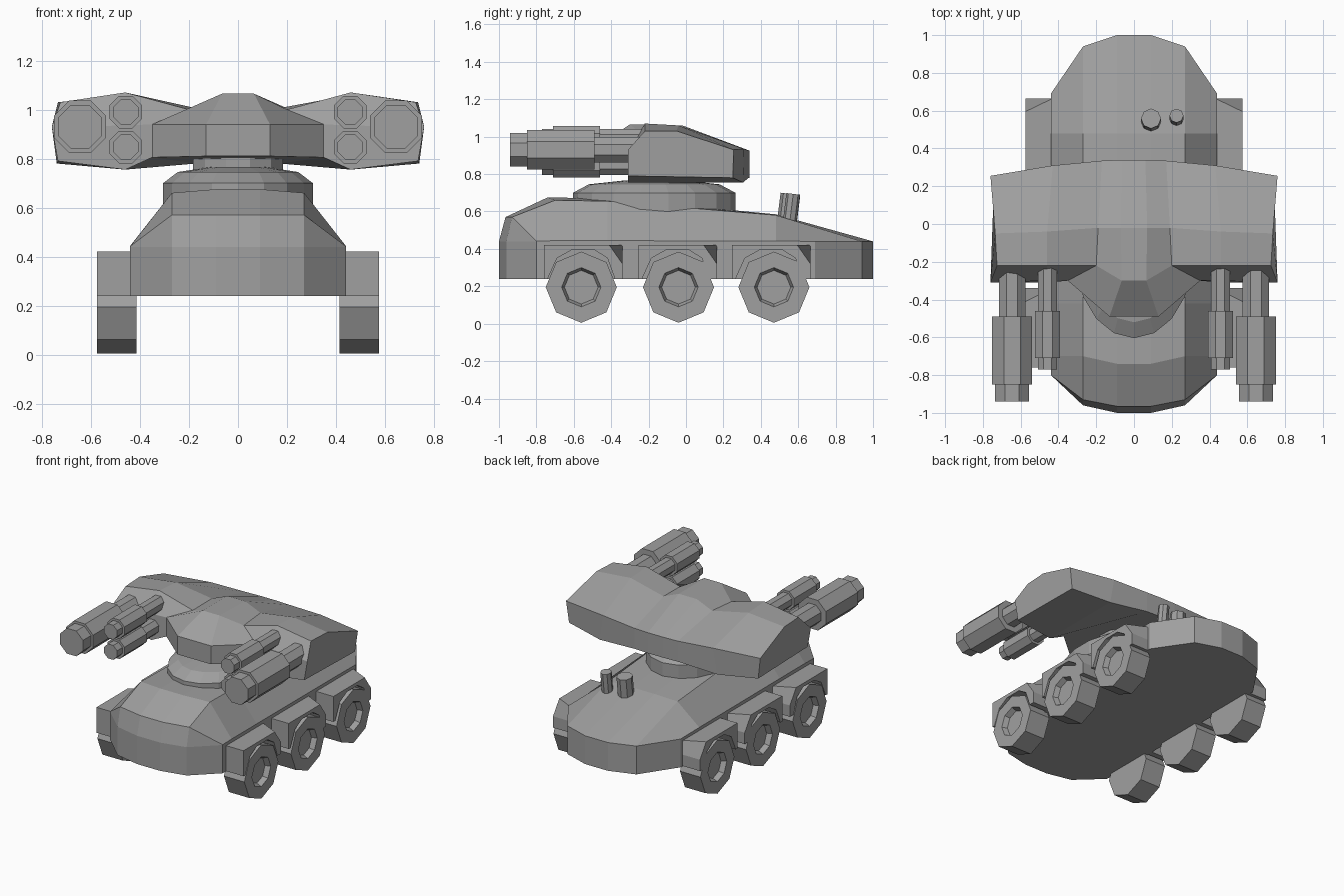
import bpy, bmesh, math
from mathutils import Matrix, Vector

if "Cube" in bpy.data.objects:
    bpy.data.objects.remove(bpy.data.objects["Cube"])

grey = bpy.data.materials.new("armour grey")
grey.diffuse_color = (0.35, 0.35, 0.35, 1)
grey.use_nodes = True
grey.node_tree.nodes["Principled BSDF"].inputs["Base Color"].default_value = grey.diffuse_color


def finish(name, bm):
    bmesh.ops.remove_doubles(bm, verts=bm.verts, dist=0.0005)
    bmesh.ops.recalc_face_normals(bm, faces=bm.faces)
    me = bpy.data.meshes.new(name)
    bm.to_mesh(me)
    bm.free()
    me.materials.append(grey)
    ob = bpy.data.objects.new(name, me)
    bpy.context.collection.objects.link(ob)
    return ob


def loft(name, rings, closed=True):
    """Skin equal-length rings of points and cap both ends."""
    bm = bmesh.new()
    vs = [[bm.verts.new(p) for p in r] for r in rings]
    n = len(rings[0])
    for a, b in zip(vs, vs[1:]):
        for i in range(n):
            j = (i + 1) % n
            bm.faces.new((a[i], a[j], b[j], b[i]))
    bm.faces.new(vs[0])
    bm.faces.new(vs[-1])
    return finish(name, bm)


def mirrored(half):
    """Columns from centre to the right side, mirrored to the left."""
    return [[(-x, y, z) for x, y, z in c] for c in reversed(half)] + half


def lathe(name, profile, sides, matrix, phase=0.0, sy=1.0):
    """Spin (radius, height) pairs about local z, then place."""
    rings = []
    for r, h in profile:
        ring = []
        for k in range(sides):
            a = phase + 2 * math.pi * k / sides
            ring.append(matrix @ Vector((r * math.cos(a), r * sy * math.sin(a), h)))
        rings.append(ring)
    return loft(name, rings)


# Hull: side profiles at three distances from the centre line
def hull_column(x, ys, zs):
    return [(x, y, z) for y, z in zip(ys, zs)]

loft("hull", mirrored([
    hull_column(0.09, (-1.0, -1.0, -0.965, -0.74, -0.42, 0.48, 1.0, 1.0),
                (0.24, 0.44, 0.57, 0.675, 0.67, 0.585, 0.44, 0.24)),
    hull_column(0.27, (-0.96, -0.96, -0.93, -0.70, -0.42, 0.48, 0.94, 0.94),
                (0.24, 0.44, 0.57, 0.66, 0.655, 0.58, 0.44, 0.24)),
    hull_column(0.44, (-0.80, -0.80, -0.80, -0.70, -0.42, 0.48, 0.69, 0.69),
                (0.24, 0.44, 0.442, 0.444, 0.444, 0.442, 0.44, 0.24)),
]))

# Fenders and wheels, three per side
outer = [(-0.21, 0.24), (-0.21, 0.42), (0.14, 0.42), (0.21, 0.32), (0.21, 0.24),
         (0.17, 0.24), (0.13, 0.35), (0.06, 0.395), (-0.06, 0.395), (-0.14, 0.35), (-0.19, 0.24)]
inner = list(outer)
inner[2] = (0.21, 0.42)
wheel_profile = [(0.19, 0.415), (0.19, 0.575), (0.105, 0.575), (0.09, 0.54)]
for side, label in ((1, "right"), (-1, "left")):
    for k, yc in enumerate((-0.56, -0.04, 0.47)):
        fy = yc + (0.01, -0.005, -0.015)[k]
        loft(f"fender_{label}_{k + 1}",
             [[(side * 0.43, fy + y, z) for y, z in inner],
              [(side * 0.575, fy + y, z) for y, z in outer]])
        place = Matrix.Translation((0, yc, 0.195)) @ Matrix.Rotation(side * math.pi / 2, 4, 'Y')
        lathe(f"wheel_{label}_{k + 1}", wheel_profile, 8, place)

# Turret ring and neck
lathe("turret_ring", [(0.31, 0.56), (0.31, 0.70), (0.25, 0.745), (0.12, 0.765)], 18,
      Matrix.Translation((0, -0.17, 0)), math.pi / 18, 1.4)
lathe("turret_neck", [(0.19, 0.72), (0.19, 0.84)], 12,
      Matrix.Translation((0, -0.08, 0)), math.pi / 12)

# Turret head: nose in the centre, wide pods at the ends
loft("turret_head", mirrored([
    [(0.13, -0.49, 0.81), (0.13, -0.49, 0.94), (0.065, -0.30, 1.065),
     (0.07, -0.02, 1.06), (0.06, 0.34, 0.925), (0.06, 0.34, 0.78)],
    [(0.35, -0.30, 0.805), (0.35, -0.30, 0.94), (0.20, -0.22, 1.0),
     (0.19, -0.02, 1.01), (0.17, 0.335, 0.925), (0.17, 0.335, 0.78)],
    [(0.46, -0.31, 0.755), (0.46, -0.30, 0.935), (0.46, -0.22, 1.07),
     (0.46, -0.04, 1.06), (0.43, 0.31, 0.935), (0.46, 0.305, 0.755)],
    [(0.735, -0.31, 0.79), (0.76, -0.31, 0.93), (0.725, -0.22, 1.03),
     (0.735, -0.05, 1.03), (0.76, 0.255, 0.93), (0.74, 0.25, 0.78)],
]))

# Stepped launch tubes pointing forward
big = [(0.075, 0.2), (0.075, 0.49), (0.115, 0.49), (0.115, 0.85), (0.097, 0.85), (0.097, 0.94)]
small = [(0.055, 0.2), (0.055, 0.46), (0.072, 0.46), (0.072, 0.71), (0.055, 0.71), (0.055, 0.77)]
forward = Matrix.Rotation(math.pi / 2, 4, 'X')
for side, label in ((1, "right"), (-1, "left")):
    for part, prof, x, z in (("big_tube", big, 0.645, 0.93),
                             ("upper_tube", small, 0.458, 0.99),
                             ("lower_tube", small, 0.458, 0.847)):
        lathe(f"{part}_{label}", prof, 8,
              Matrix.Translation((side * x, 0, z)) @ forward, math.pi / 8)

# Exhaust stacks on the rear deck
for part, x, y, r in (("large_exhaust", 0.09, 0.55, 0.053), ("small_exhaust", 0.225, 0.565, 0.037)):
    lathe(part, [(r, 0), (r, 0.15)], 8,
          Matrix.Translation((x, y - 0.01, 0.545)) @ Matrix.Rotation(math.radians(-7), 4, 'X'))
